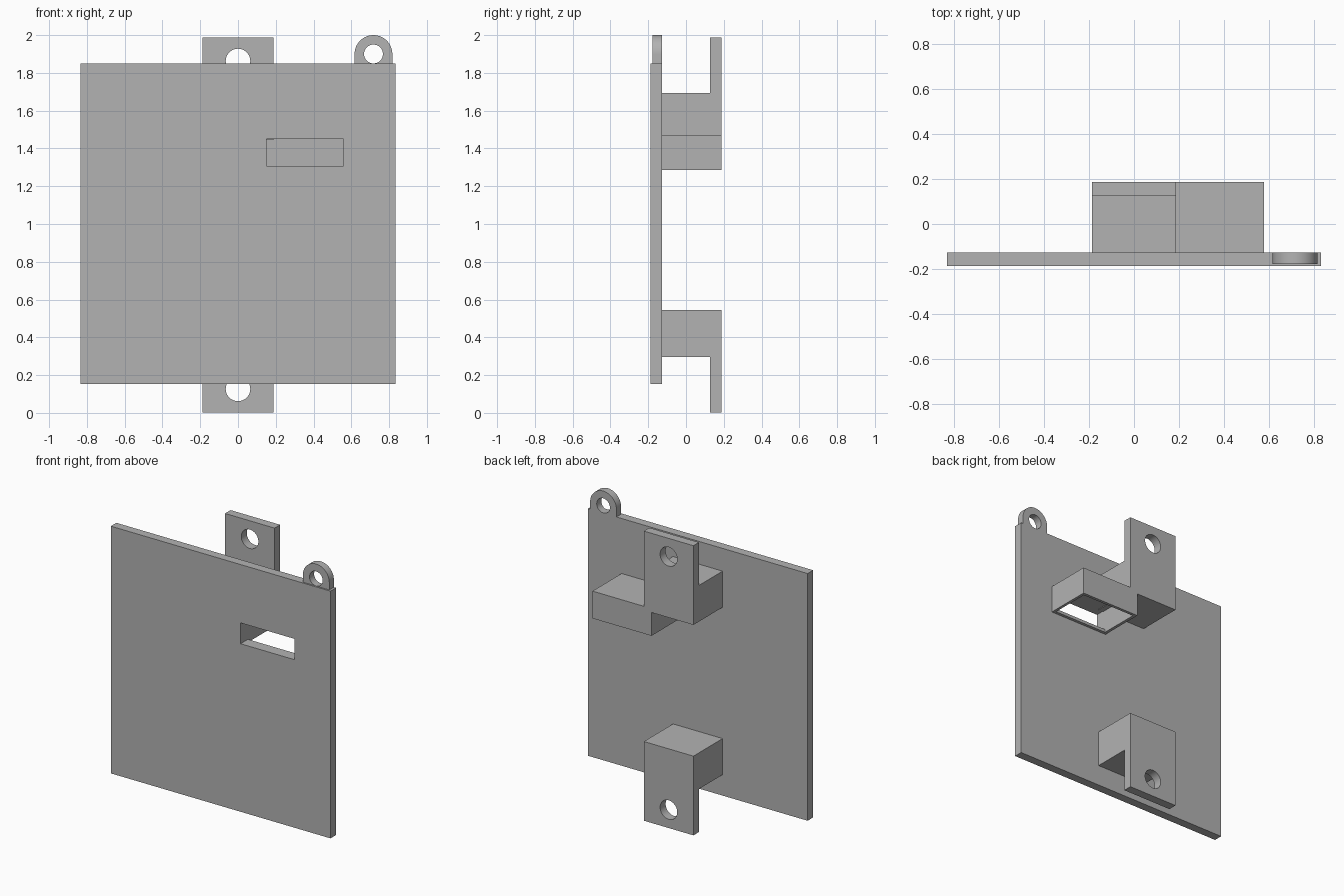
import bpy
import bmesh
import math
from mathutils import Vector

default = bpy.data.objects.get("Cube")
if default:
    bpy.data.objects.remove(default, do_unlink=True)

GREY = (0.448, 0.448, 0.448, 1.0)
grey = bpy.data.materials.new("mid grey")
grey.use_nodes = True
grey.diffuse_color = GREY
grey.node_tree.nodes["Principled BSDF"].inputs["Base Color"].default_value = GREY

FRONT, BACK = -0.188, 0.188
THICK = 0.06
PLATE_BACK = FRONT + THICK
MIRROR_Z = 1.99          # upper bracket height z becomes MIRROR_Z - z below


def prism(name, outline, vector):
    """Extrude a closed planar outline along a vector."""
    bm = bmesh.new()
    face = bm.faces.new([bm.verts.new(p) for p in outline])
    moved = bmesh.ops.extrude_face_region(bm, geom=[face])["geom"]
    verts = [g for g in moved if isinstance(g, bmesh.types.BMVert)]
    bmesh.ops.translate(bm, vec=Vector(vector), verts=verts)
    bmesh.ops.recalc_face_normals(bm, faces=bm.faces)
    mesh = bpy.data.meshes.new(name)
    bm.to_mesh(mesh)
    bm.free()
    mesh.materials.append(grey)
    obj = bpy.data.objects.new(name, mesh)
    bpy.context.collection.objects.link(obj)
    return obj


def box(name, x0, x1, y0, y1, z0, z1):
    outline = [(x0, y0, z0), (x1, y0, z0), (x1, y0, z1), (x0, y0, z1)]
    return prism(name, outline, (0, y1 - y0, 0))


def arc(x, y, z, radius, sweep, count):
    """Points in the xz plane, starting on the +x side."""
    return [(x + radius * math.cos(sweep * i / count), y,
             z + radius * math.sin(sweep * i / count)) for i in range(count + 1)]


def rod(name, x, z, radius):
    """Cutter along y, long enough to pass through everything."""
    return prism(name, arc(x, -0.5, z, radius, math.tau, 48)[:-1], (0, 1, 0))


def cut(obj, cutter):
    cutter.hide_render = True
    mod = obj.modifiers.new("cut", 'BOOLEAN')
    mod.operation = 'DIFFERENCE'
    mod.solver = 'EXACT'
    mod.object = cutter
    bpy.context.view_layer.objects.active = obj
    bpy.ops.object.modifier_apply(modifier=mod.name)
    bpy.data.objects.remove(cutter, do_unlink=True)


def smooth(obj):
    bpy.ops.object.select_all(action='DESELECT')
    obj.select_set(True)
    bpy.context.view_layer.objects.active = obj
    bpy.ops.object.shade_smooth_by_angle(angle=math.radians(30))


def slot_cutter():
    return box("slot_cutter", 0.151, 0.559, -0.4, -0.05, 1.306, 1.449)


# Main plate with the slot
plate = box("plate", -0.833, 0.833, FRONT, PLATE_BACK, 0.154, 1.849)
cut(plate, slot_cutter())

# Two mirrored mounting brackets: solid block with a drilled tab
profile = [(PLATE_BACK, 1.445), (BACK, 1.445), (BACK, 1.988),
           (BACK - THICK, 1.988), (BACK - THICK, 1.693), (PLATE_BACK, 1.693)]
for name, flip in (("upper_bracket", False), ("lower_bracket", True)):
    level = (lambda z: MIRROR_Z - z) if flip else (lambda z: z)
    bracket = prism(name, [(-0.188, y, max(level(z), 0)) for y, z in profile],
                    (0.376, 0, 0))
    cut(bracket, rod("hole_cutter", 0, level(1.863), 0.065))
    smooth(bracket)

# Hollow chute behind the slot, open at the bottom
chute = box("chute", 0.13, 0.578, PLATE_BACK, BACK, 1.285, 1.472)
cut(chute, box("cavity_cutter", 0.151, 0.559, -0.108, 0.168, 1.1, 1.449))
cut(chute, slot_cutter())

# Hanging loop on the top edge
LOOP_X, LOOP_Z, LOOP_R = 0.717, 1.9, 0.1
outline = arc(LOOP_X, -0.178, LOOP_Z, LOOP_R, math.pi, 32)
outline += [(LOOP_X - LOOP_R, -0.178, 1.849), (LOOP_X + LOOP_R, -0.178, 1.849)]
loop = prism("hanging_loop", outline, (0, 0.05, 0))
cut(loop, rod("loop_cutter", LOOP_X, LOOP_Z, 0.05))
smooth(loop)
